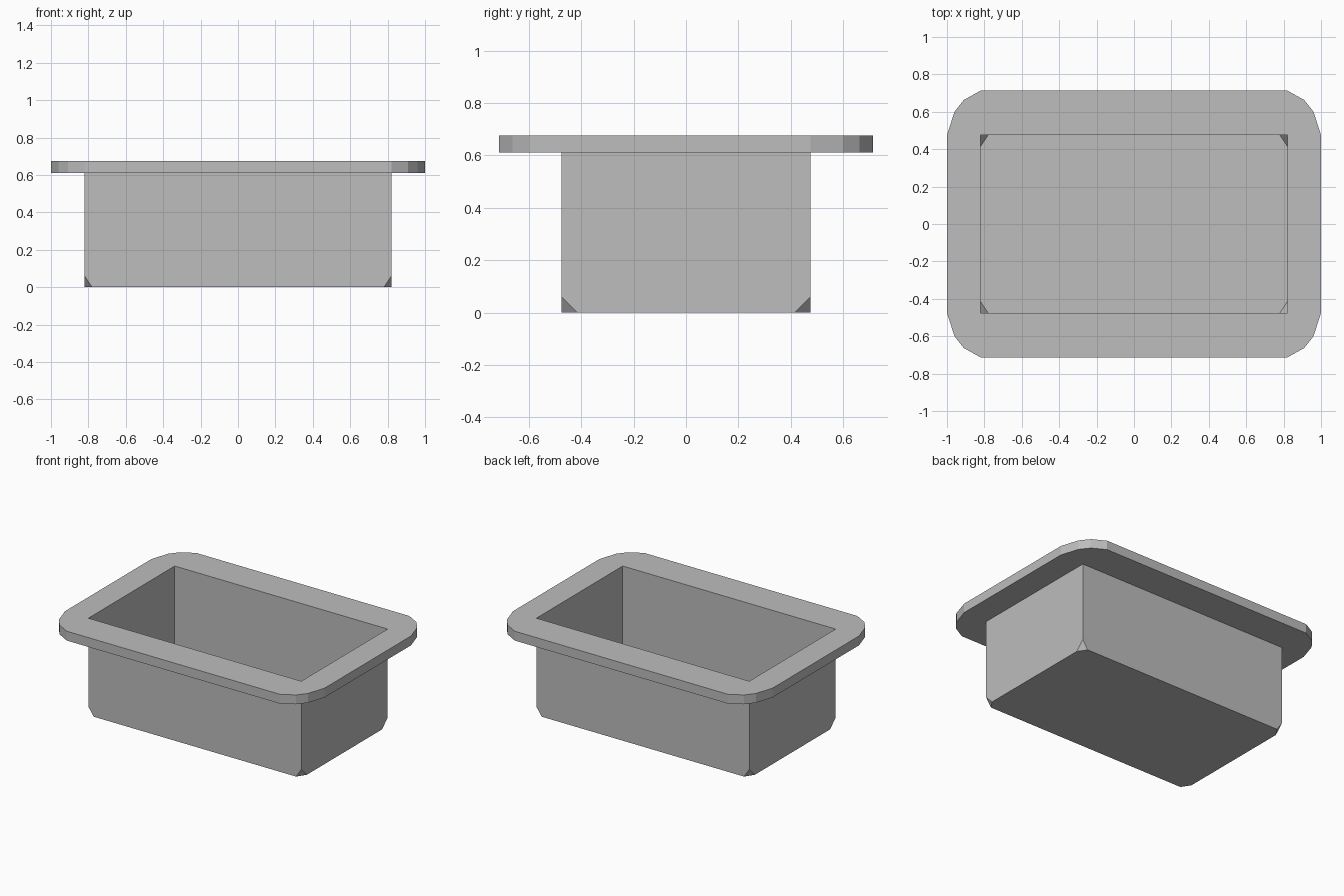
import bpy
import bmesh

cube = bpy.data.objects.get("Cube")
if cube:
    bpy.data.objects.remove(cube, do_unlink=True)

GREY = (0.51, 0.51, 0.51, 1.0)
mat = bpy.data.materials.new("light grey")
mat.use_nodes = True
mat.diffuse_color = GREY
mat.node_tree.nodes["Principled BSDF"].inputs["Base Color"].default_value = GREY

X, Y = 0.82, 0.475                # basin half sizes
RIM_LOW, RIM_TOP = 0.61, 0.675
CUT_X, CUT_Y, CUT_Z = 0.04, 0.06, 0.06
SIGNS = [(1, 1), (-1, 1), (-1, -1), (1, -1)]   # corners, counter-clockwise


def corner_points(points, z):
    """Mirror one corner's points to all four, keeping counter-clockwise order."""
    corners = []
    for sx, sy in SIGNS:
        ordered = points if sx * sy > 0 else points[::-1]
        corners.append([(sx * x, sy * y, z) for x, y in ordered])
    return corners


def add_corners(bm, points, z):
    return [[bm.verts.new(p) for p in c] for c in corner_points(points, z)]


def finish(bm, name):
    mesh = bpy.data.meshes.new(name)
    bm.to_mesh(mesh)
    bm.free()
    mesh.materials.append(mat)
    obj = bpy.data.objects.new(name, mesh)
    bpy.context.collection.objects.link(obj)
    return obj


# Thin open basin with clipped bottom corners
bm = bmesh.new()
top = add_corners(bm, [(X, Y)], RIM_TOP)
low = add_corners(bm, [(X, Y)], CUT_Z)
base = add_corners(bm, [(X, Y - CUT_Y), (X - CUT_X, Y)], 0)
for i in range(4):
    j = (i + 1) % 4
    bm.faces.new([low[i][0], base[i][1], base[j][0], low[j][0], top[j][0], top[i][0]][::-1])
    bm.faces.new([low[i][0], base[i][0], base[i][1]])
bm.faces.new([v for c in base for v in c][::-1])
bmesh.ops.recalc_face_normals(bm, faces=bm.faces)
finish(bm, "basin")

# Flat rim with faceted round corners and a rectangular opening
ARC = [(1.0, 0.475), (0.96, 0.6), (0.91, 0.663), (0.82, 0.713)]
bm = bmesh.new()
loops = []
for z, step in ((RIM_LOW, -1), (RIM_TOP, 1)):
    outer = add_corners(bm, ARC, z)
    inner = add_corners(bm, [(X, Y)], z)
    for i in range(4):
        j = (i + 1) % 4
        bm.faces.new((outer[i] + inner[i])[::step])
        bm.faces.new([outer[i][-1], outer[j][0], inner[j][0], inner[i][0]][::step])
    loops.append([v for c in outer for v in c])
lower, upper = loops
for i in range(len(lower)):
    j = (i + 1) % len(lower)
    bm.faces.new([lower[i], lower[j], upper[j], upper[i]])
finish(bm, "rim")
